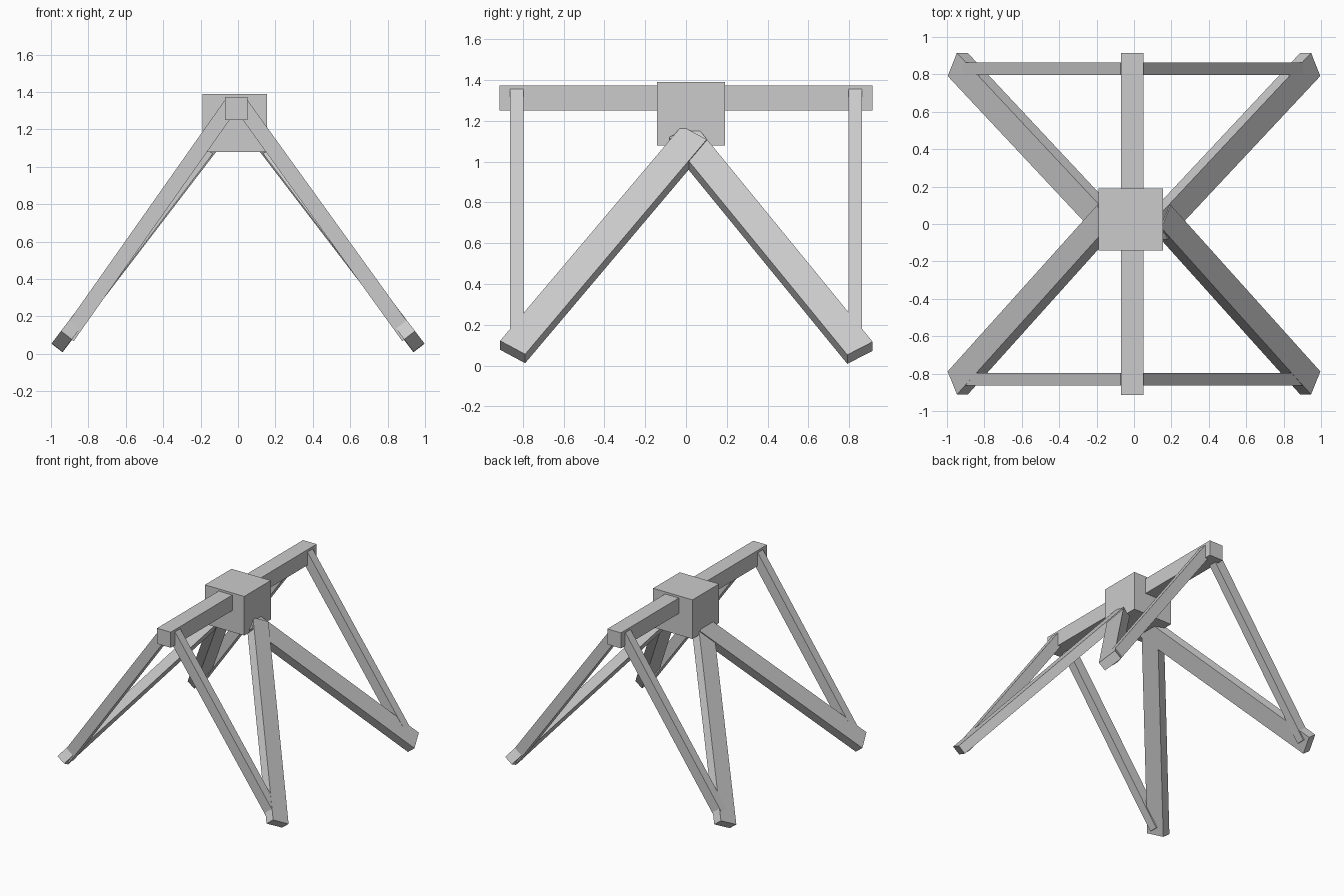
import bpy
from mathutils import Vector, Matrix

if "Cube" in bpy.data.objects:
    bpy.data.objects.remove(bpy.data.objects["Cube"])


def add_box(name, lo, hi):
    """Axis-aligned box between two corners."""
    lo, hi = Vector(lo), Vector(hi)
    bpy.ops.mesh.primitive_cube_add(size=1, location=(lo + hi) / 2)
    ob = bpy.context.object
    ob.name = name
    ob.data.transform(Matrix.Diagonal((*(hi - lo), 1)))
    return ob


def add_beam(name, start, end, wide, thick):
    """Rectangular timber from start to end; thickness stays in the xz plane."""
    start, end = Vector(start), Vector(end)
    axis = (end - start).normalized()
    t = axis.cross(Vector((0, 1, 0))).normalized()
    w = t.cross(axis)
    rot = Matrix((w, -t, axis)).transposed().to_4x4()
    if rot.determinant() < 0:
        rot = Matrix((w, t, axis)).transposed().to_4x4()
    bpy.ops.mesh.primitive_cube_add(size=1)
    ob = bpy.context.object
    ob.name = name
    ob.data.transform(Matrix.Diagonal((wide, thick, (end - start).length, 1)))
    ob.matrix_world = Matrix.Translation((start + end) / 2) @ rot
    return ob


# Central hub block and ridge beam through it
add_box("hub_block", (-0.19, -0.143, 1.08), (0.155, 0.19, 1.39))
add_box("ridge_beam", (-0.07, -0.915, 1.25), (0.05, 0.915, 1.373))

for side, sx in (("left", -1), ("right", 1)):
    # Splayed legs from hub to feet
    add_beam(f"front_{side}_leg", (sx * 0.1425, 0.04, 1.12),
             (sx * 0.9425, -0.85, 0.067), 0.148, 0.073)
    add_beam(f"back_{side}_leg", (sx * 0.125, -0.02, 1.13),
             (sx * 0.9425, 0.853, 0.063), 0.148, 0.073)
    # Thin braces from ridge ends down to feet
    for end, y in (("front", -0.83), ("back", 0.83)):
        add_beam(f"{end}_{side}_brace", (-0.01 + sx * 0.028, y, 1.332),
                 (sx * 0.912, y, 0.092), 0.066, 0.082)
